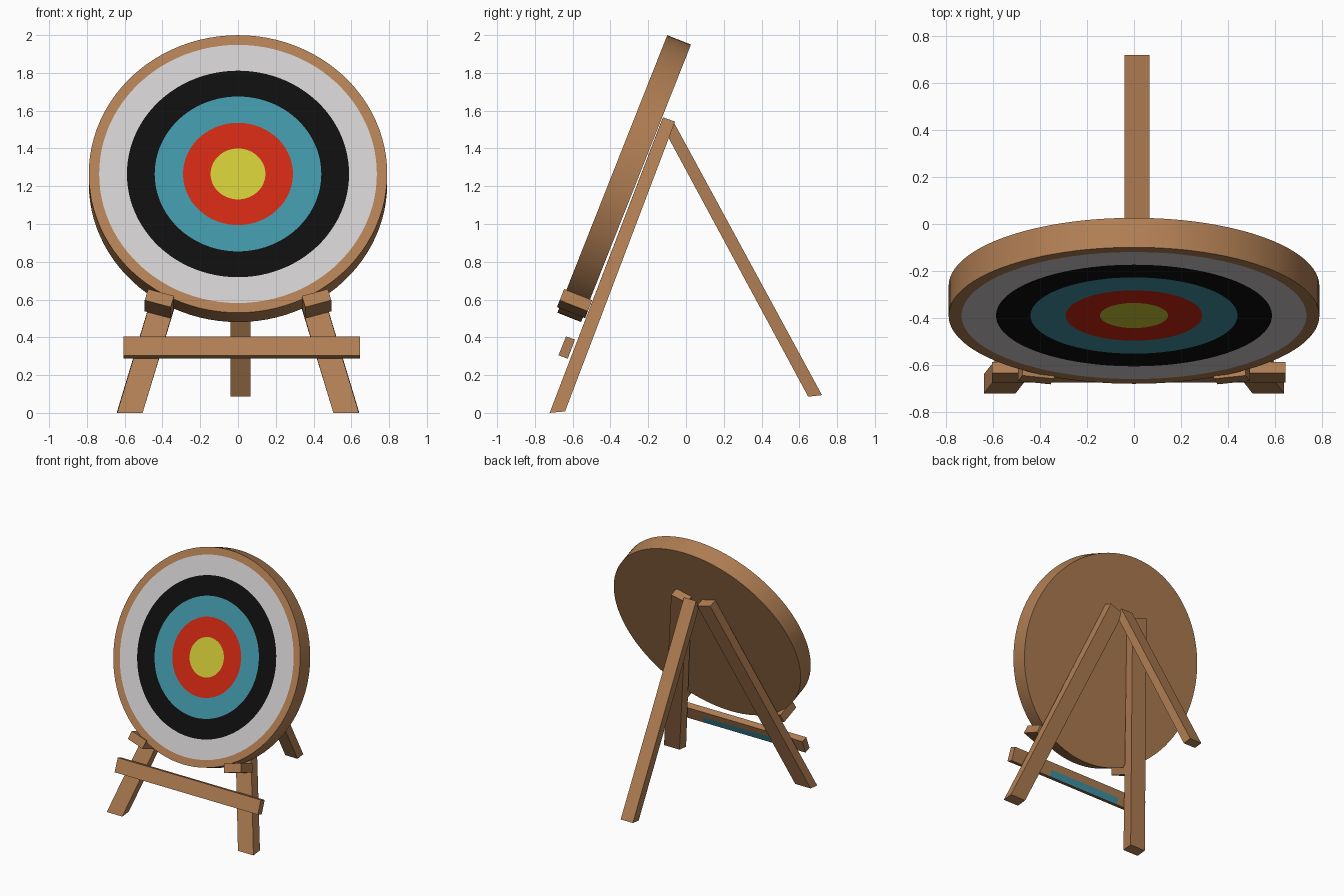
import bpy, bmesh, math
from mathutils import Vector

if "Cube" in bpy.data.objects:
    bpy.data.objects.remove(bpy.data.objects["Cube"])

TILT = math.radians(21.6)
UP = Vector((0, math.sin(TILT), math.cos(TILT)))        # up along the board
OUT = Vector((0, -math.cos(TILT), math.sin(TILT)))      # out of the board's front
FRONT = Vector((0, -0.39, 1.265))                       # bullseye centre
THICK = 0.135
BACK = FRONT - OUT * THICK
X = Vector((1, 0, 0))


def colour(name, r, g, b):
    m = bpy.data.materials.new(name)
    m.diffuse_color = [((c / 255 + 0.055) / 1.055) ** 2.4 if c > 10 else c / 3300
                       for c in (r, g, b)] + [1]
    m.use_nodes = True
    m.node_tree.nodes["Principled BSDF"].inputs["Base Color"].default_value = m.diffuse_color
    return m


wood = colour("wood", 176, 126, 83)
white = colour("white", 207, 203, 204)
black = colour("black", 14, 14, 14)
blue = colour("blue", 63, 147, 164)
red = colour("red", 205, 40, 18)
yellow = colour("yellow", 206, 199, 54)


def finish(name, bm, mats):
    bmesh.ops.recalc_face_normals(bm, faces=bm.faces)
    me = bpy.data.meshes.new(name)
    bm.to_mesh(me)
    bm.free()
    for m in mats:
        me.materials.append(m)
    ob = bpy.data.objects.new(name, me)
    bpy.context.collection.objects.link(ob)
    return ob


def loft(name, sections, mats=(wood,), paint=None):
    """Closed solid through matching cross-sections; paint(segment, side) picks a colour."""
    bm = bmesh.new()
    rings = [[bm.verts.new(p) for p in s] for s in sections]
    n = len(rings[0])
    for k in range(len(rings) - 1):
        for i in range(n):
            j = (i + 1) % n
            f = bm.faces.new((rings[k][i], rings[k][j], rings[k + 1][j], rings[k + 1][i]))
            if paint:
                f.material_index = paint(k, i)
    bm.faces.new(rings[0])
    bm.faces.new(rings[-1])
    return finish(name, bm, mats)


# Round target board with painted rings on its front
def target_board():
    N = 96

    def ring(r, c):
        return [c + X * (r * math.cos(2 * math.pi * i / N)) + UP * (r * math.sin(2 * math.pi * i / N))
                for i in range(N)]
    mats = [wood, white, black, blue, red, yellow]
    radii = [0.79, 0.735, 0.588, 0.441, 0.291, 0.145]
    bands = [ring(0.79, BACK)] + [ring(r, FRONT) for r in radii]
    ob = loft("target_board", bands, mats, lambda k, i: max(k - 1, 0))
    ob.data.polygons[-1].material_index = 5              # bullseye cap
    bpy.context.view_layer.objects.active = ob
    ob.select_set(True)
    bpy.ops.object.shade_smooth_by_angle(angle=math.radians(30))
    ob.select_set(False)


target_board()

# Splayed front legs and the ledge blocks that carry the board
for s, side in ((-1, "left"), (1, "right")):
    drop = UP * 0.036
    ft, bt = Vector((0, -0.122, 1.565)), Vector((0, -0.058, 1.542))
    foot = [(s * 0.64, -0.722, 0), (s * 0.505, -0.722, 0),
            (s * 0.505, -0.64, 0.008), (s * 0.64, -0.64, 0.008)]
    top = [ft + X * s * 0.17, ft - drop + X * s * 0.046,
           bt - drop + X * s * 0.046, bt + X * s * 0.17]
    loft("front_leg_" + side, [foot, top])

    a = math.radians(16)
    across = X * s * math.cos(a) + UP * math.sin(a)
    along = UP * math.cos(a) - X * s * math.sin(a)
    c = BACK - UP * 0.712 + X * s * 0.416
    loft("ledge_block_" + side,
         [[c + OUT * d + across * (0.0715 * p) + along * (0.033 * q)
           for p, q in ((-1, -1), (1, -1), (1, 1), (-1, 1))] for d in (-0.012, 0.148)])

# Crossbar with a paint stain on its lower back
bar = [(-0.635, 0.405), (-0.588, 0.388), (-0.607, 0.337), (-0.626, 0.287), (-0.675, 0.305)]
loft("crossbar", [[(x, y, z) for y, z in bar] for x in (-0.605, -0.36, 0.28, 0.645)],
     (wood, blue), lambda k, i: 1 if k == 1 and i == 2 else 0)

# Single rear leg
rear = [(-0.068, 1.545), (0.72, 0.094), (0.647, 0.086), (-0.108, 1.485)]
loft("rear_leg", [[(x, y, z) for y, z in rear] for x in (-0.04, 0.066)])
